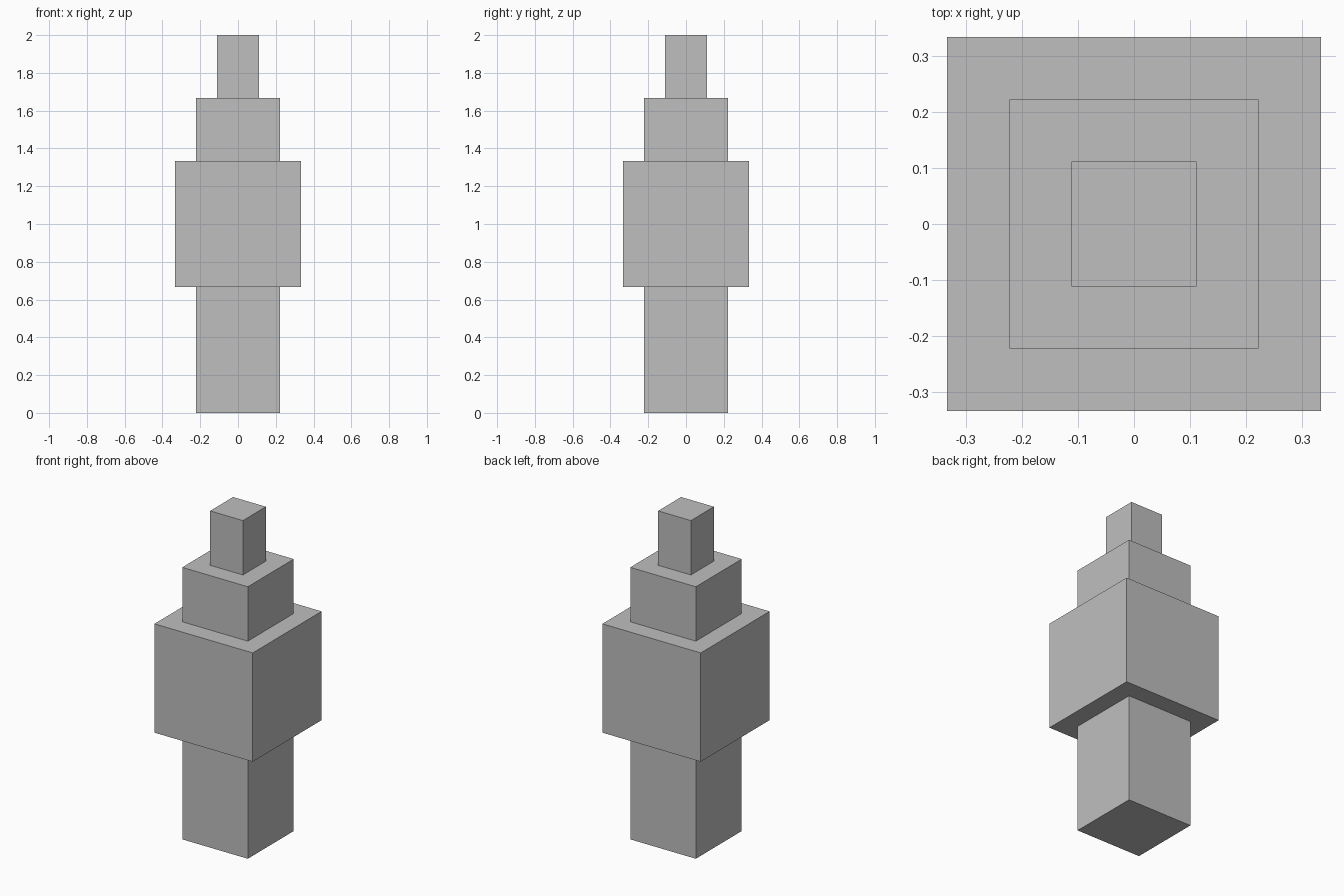
import bpy

default_cube = bpy.data.objects.get("Cube")
if default_cube:
    bpy.data.objects.remove(default_cube, do_unlink=True)

# One plain grey for the whole model
grey = bpy.data.materials.new("plain grey")
grey.use_nodes = True
colour = (0.52, 0.52, 0.52, 1)
grey.diffuse_color = colour
grey.node_tree.nodes["Principled BSDF"].inputs["Base Color"].default_value = colour


def add_block(name, width, bottom, top):
    """Square block centred on the vertical axis."""
    bpy.ops.mesh.primitive_cube_add(size=1, location=(0, 0, (bottom + top) / 2))
    block = bpy.context.object
    block.name = name
    block.scale = (width, width, top - bottom)
    bpy.ops.object.transform_apply(location=False, rotation=False, scale=True)
    block.data.materials.append(grey)


# Stacked tiers, measured in ninths and thirds of the height module
unit = 2 / 9
level = 1 / 3
add_block("base_column", 2 * unit, 0, 2 * level)
add_block("main_block", 3 * unit, 2 * level, 4 * level)
add_block("upper_tier", 2 * unit, 4 * level, 5 * level)
add_block("top_post", unit, 5 * level, 6 * level)
